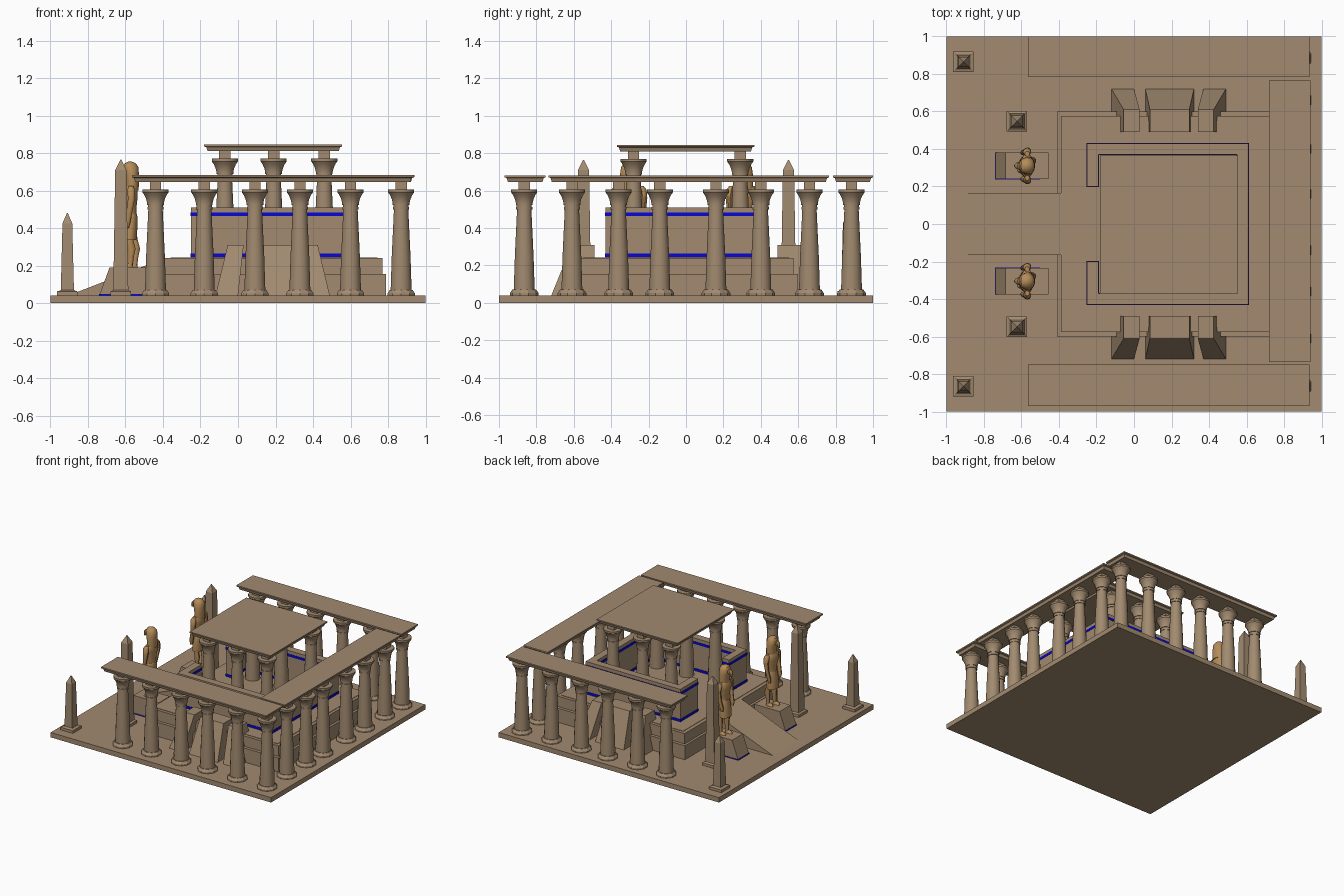
import bpy, bmesh, math

if "Cube" in bpy.data.objects:
    bpy.data.objects.remove(bpy.data.objects["Cube"])

def material(name, rgb):
    m = bpy.data.materials.new(name)
    m.diffuse_color = (*rgb, 1)
    m.use_nodes = True
    m.node_tree.nodes["Principled BSDF"].inputs["Base Color"].default_value = m.diffuse_color
    return m

STONE = material("sandstone", (0.36, 0.255, 0.16))
STATUE = material("golden_stone", (0.46, 0.26, 0.10))
BLUE = material("blue_paint", (0.002, 0.002, 0.65))

def finish(name, bm, mat, smooth):
    bmesh.ops.recalc_face_normals(bm, faces=bm.faces[:])
    me = bpy.data.meshes.new(name)
    bm.to_mesh(me)
    bm.free()
    me.materials.append(mat)
    ob = bpy.data.objects.new(name, me)
    bpy.context.collection.objects.link(ob)
    if smooth:
        bpy.ops.object.select_all(action='DESELECT')
        ob.select_set(True)
        bpy.context.view_layer.objects.active = ob
        bpy.ops.object.shade_smooth_by_angle(angle=math.radians(35))
    return ob

def skin_rings(name, rings, mat, smooth=False):
    """Join closed rings of points and cap both ends."""
    bm = bmesh.new()
    vs = [[bm.verts.new(p) for p in r] for r in rings]
    n = len(vs[0])
    for a, b in zip(vs, vs[1:]):
        for i in range(n):
            j = (i + 1) % n
            bm.faces.new((a[i], a[j], b[j], b[i]))
    bm.faces.new(vs[0][::-1])
    bm.faces.new(vs[-1])
    return finish(name, bm, mat, smooth)

def loft(name, rings, mat=STONE, n=16, smooth=True):
    """Rings are (x, y, z, rx, ry)."""
    return skin_rings(name, [[(x + rx * math.cos(2 * math.pi * (i + .5) / n),
                               y + ry * math.sin(2 * math.pi * (i + .5) / n), z)
                              for i in range(n)] for x, y, z, rx, ry in rings], mat, smooth)

def rects(name, layers, mat=STONE):
    """Layers are (x0, x1, y0, y1, z)."""
    return skin_rings(name, [[(a, c, z), (b, c, z), (b, d, z), (a, d, z)]
                             for a, b, c, d, z in layers], mat)

def box(name, x0, x1, y0, y1, z0, z1, mat=STONE):
    return rects(name, [(x0, x1, y0, y1, z0), (x0, x1, y0, y1, z1)], mat)

def roof(name, x0, x1, y0, y1, z0, z1):
    e = 0.018
    m = z0 + (z1 - z0) * 0.6
    rects(name, [(x0 + e, x1 - e, y0 + e, y1 - e, z0),
                 (x0 + e * .6, x1 - e * .6, y0 + e * .6, y1 - e * .6, m),
                 (x0, x1, y0, y1, m + .004), (x0, x1, y0, y1, z1)])

def column(x, y, dz=0):
    loft("column_base", [(x, y, z + dz, r, r) for z, r in
         ((.04, .077), (.052, .077), (.07, .064))], n=10, smooth=False)
    loft("column_shaft", [(x, y, z + dz, r, r) for z, r in
         ((.068, .057), (.25, .051), (.5, .039), (.5, .044), (.512, .044), (.512, .041),
          (.522, .041), (.522, .046), (.535, .046), (.555, .051), (.575, .06),
          (.59, .071), (.605, .071))])
    box("column_block", x - .03, x + .03, y - .03, y + .03, .6 + dz, .65 + dz)

def obelisk(x, y, top, h0, h1):
    layers = [(.055, .04), (.055, .062), (h0 + .006, .066), (h0, .07),
              (h1, top - .055), (.002, top)]
    rects("obelisk", [(x - h, x + h, y - h, y + h, z) for h, z in layers])

# ground slab and stepped platform
box("ground_slab", -1, 1, -1, 1, 0, .04)
box("platform_lower", -.41, .79, -.6, .6, .04, .155)
box("platform_upper", -.39, .77, -.575, .575, .155, .24)
box("platform_floor", -.36, .745, -.55, .55, .24, .243)

# entrance ramp
skin_rings("entrance_ramp", [[(-.905, y, .04), (-.39, y, .04), (-.39, y, .24)]
                             for y in (-.165, .165)], STONE)

# sloped side buttresses
for s in (-1, 1):
    for b0, b1, t0, t1 in ((-.12, .0, -.055, .03), (.06, .32, .085, .295), (.37, .49, .34, .425)):
        yb, yt = sorted((s * .49, s * .72)), sorted((s * .49, s * .61))
        rects("side_buttress", [(b0, b1, *yb, .04), (t0, t1, *yt, .31)])

# sanctuary walls with two painted bands each
W = .06
for x0, x1, y0, y1 in ((-.25, .61, -.43, -.43 + W), (-.25, .61, .43 - W, .43),
                       (.61 - W, .61, -.43, .43), (-.25, -.25 + W, -.43, -.2),
                       (-.25, -.25 + W, .2, .43)):
    box("sanctuary_wall", x0, x1, y0, y1, .24, .51)
    e = .003
    for z in (.245, .463):
        box("painted_band", x0 - e, x1 + e, y0 - e, y1 + e, z, z + .02, BLUE)

# sanctuary columns and roof
for x in (-.07, .19, .46):
    for y in (-.28, .29):
        column(x, y, .165)
roof("sanctuary_roof", -.18, .555, -.37, .365, .81, .845)

# outer colonnade
for x in (-.44, -.18, .09, .33, .6, .87):
    column(x, -.865)
    column(x, .885)
for y in (-.61, -.36, -.14, .16, .4, .66):
    column(.87, y)
roof("front_colonnade_roof", -.565, .935, -.97, -.75, .645, .682)
roof("back_colonnade_roof", -.565, .935, .785, 1, .645, .682)
roof("right_colonnade_roof", .72, .94, -.735, .765, .645, .682)

# obelisks
for s in (-1, 1):
    obelisk(-.91, s * .865, .48, .035, .026)
    obelisk(-.625, s * .548, .765, .04, .03)

# pedestals and bird-headed statues facing the entrance
for y in (-.305, .31):
    rects("statue_pedestal", [(-.74, -.455, y - .07, y + .07, .04),
                              (-.685, -.455, y - .07, y + .07, .19)])
    box("pedestal_band", -.742, -.5, y - .072, y + .072, .04, .047, BLUE)
    c = -.57
    for s in (-1, 1):
        fx = c + s * .012
        loft("statue_foot", [(fx - .008, y + s * .025, .188, .034, .017),
                             (fx - .004, y + s * .025, .203, .026, .015),
                             (fx + .006, y + s * .025, .212, .014, .012)], STATUE, 10)
        loft("statue_leg", [(fx + .008, y + s * .025, .2, .014, .013),
                            (fx + .01, y + s * .025, .24, .016, .015),
                            (fx + .014, y + s * .027, .29, .023, .02),
                            (fx + .004, y + s * .026, .34, .019, .018),
                            (c, y + s * .025, .42, .027, .024)], STATUE, 10)
        loft("statue_arm", [(c - .022, y + s * .068, .4, .01, .01),
                            (c - .02, y + s * .07, .43, .017, .014),
                            (c - .006, y + s * .078, .5, .016, .014),
                            (c + .002, y + s * .08, .56, .02, .018),
                            (c, y + s * .074, .605, .022, .02),
                            (c, y + s * .064, .625, .012, .014)], STATUE, 10)
    loft("statue_kilt", [(c - .008, y, .335, .038, .056), (c - .004, y, .4, .038, .056),
                         (c, y, .46, .034, .047), (c, y, .475, .031, .043)], STATUE)
    loft("statue_torso", [(c, y, .465, .03, .042), (c, y, .51, .029, .044),
                          (c - .002, y, .57, .038, .062), (c, y, .61, .034, .066),
                          (c + .002, y, .632, .022, .04)], STATUE)
    loft("statue_headdress", [(c + .005, y, .6, .036, .05), (c + .006, y, .65, .036, .05),
                              (c + .002, y, .69, .04, .048), (c - .002, y, .725, .042, .043),
                              (c - .004, y, .745, .03, .03), (c - .005, y, .754, .01, .01)], STATUE)
    loft("statue_beak", [(c - .062, y, .672, .005, .005), (c - .056, y, .685, .014, .01),
                         (c - .044, y, .705, .024, .02), (c - .034, y, .725, .018, .02)],
         STATUE, 10)
